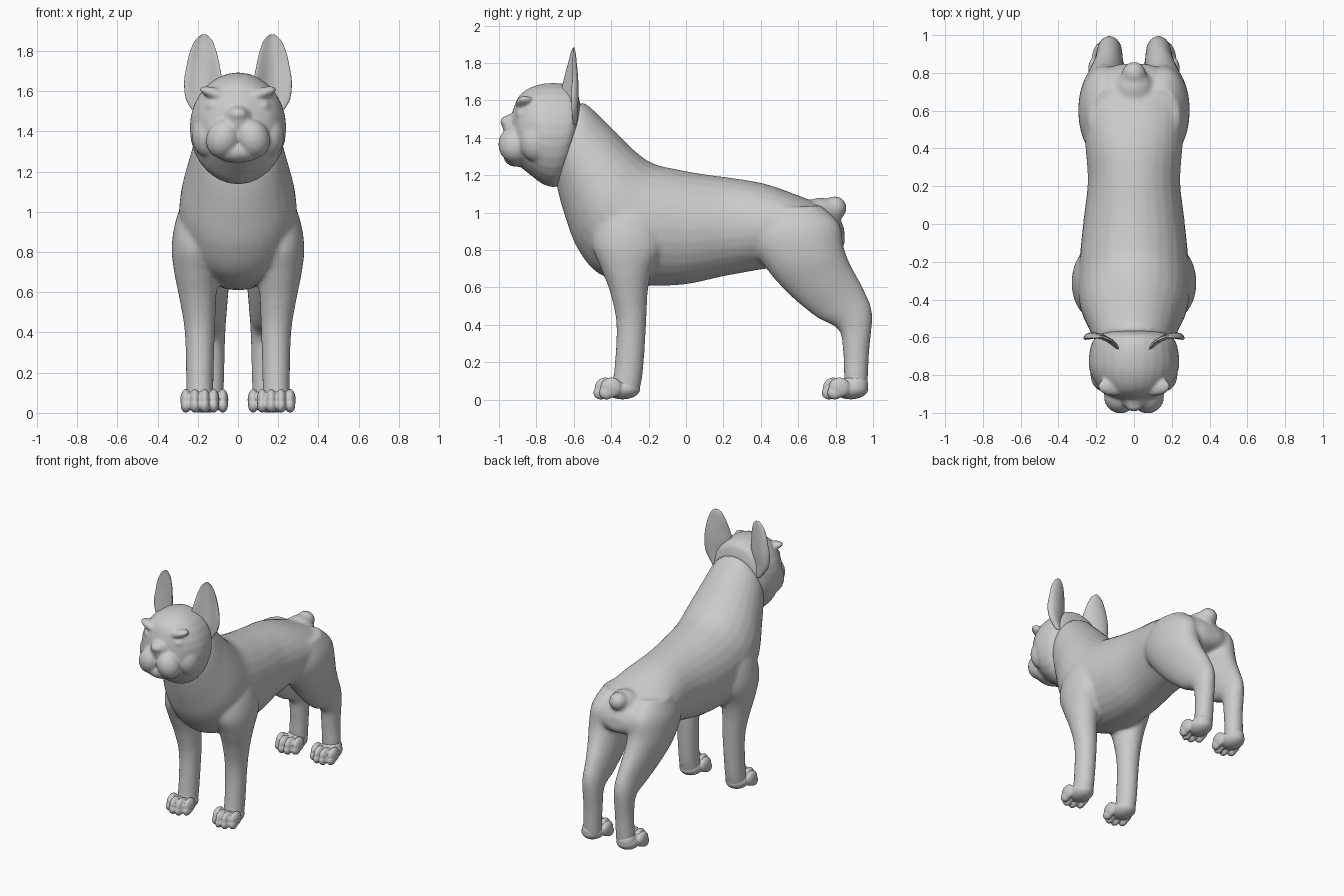
import bpy, bmesh
from math import sin, cos, pi
from mathutils import Vector, Matrix

cube = bpy.data.objects.get("Cube")
if cube:
    bpy.data.objects.remove(cube)

grey = bpy.data.materials.new("plain_grey")
grey.use_nodes = True
COLOUR = (0.6, 0.6, 0.6, 1)
grey.diffuse_color = COLOUR
grey.node_tree.nodes["Principled BSDF"].inputs["Base Color"].default_value = COLOUR

SIDES = {"left": 1, "right": -1}


def blend(stations, steps=5):
    """Smooth curve through all stations (tuples of numbers)."""
    pts = [Vector(s) for s in stations]
    out = []
    for i in range(len(pts) - 1):
        a, b, c, d = pts[max(i - 1, 0)], pts[i], pts[i + 1], pts[min(i + 2, len(pts) - 1)]
        for k in range(steps):
            t = k / steps
            out.append(b + (c - a) * (t / 2) + (a * 2 - b * 5 + c * 4 - d) * (t * t / 2)
                       + (b * 3 - a - c * 3 + d) * (t ** 3 / 2))
    return out + [pts[-1]]


def skin(bm, rings):
    """Join rings of points into a closed tube."""
    loops = [[bm.verts.new(p) for p in ring] for ring in rings]
    n = len(loops[0])
    for a, b in zip(loops, loops[1:]):
        for i in range(n):
            j = (i + 1) % n
            bm.faces.new((a[i], a[j], b[j], b[i]))
    bm.faces.new(loops[0])
    bm.faces.new(loops[-1])


def loft(bm, stations, side=1, n=28):
    """Station: y, z of one edge, y, z of the opposite edge, centre x, half width."""
    rings = []
    for y0, z0, y1, z1, x, w in blend(stations):
        rings.append([(side * (x + w * cos(t)),
                       (y0 + y1) / 2 + (y0 - y1) / 2 * sin(t),
                       (z0 + z1) / 2 + (z0 - z1) / 2 * sin(t))
                      for t in (2 * pi * i / n for i in range(n))])
    skin(bm, rings)


def ball(bm, centre, radii, tilt=0):
    m = (Matrix.Translation(centre) @ Matrix.Rotation(tilt, 4, 'Y')
         @ Matrix.Diagonal((*radii, 1)))
    bmesh.ops.create_uvsphere(bm, u_segments=24, v_segments=16, radius=1, matrix=m)


def finish(bm, name, voxel=0, smooth=0):
    bmesh.ops.recalc_face_normals(bm, faces=bm.faces)
    for f in bm.faces:
        f.smooth = True
    me = bpy.data.meshes.new(name)
    bm.to_mesh(me)
    bm.free()
    me.materials.append(grey)
    ob = bpy.data.objects.new(name, me)
    bpy.context.collection.objects.link(ob)
    if voxel:
        fuse = ob.modifiers.new("fuse", 'REMESH')
        fuse.mode = 'VOXEL'
        fuse.voxel_size = voxel
        fuse.use_smooth_shade = True
        soft = ob.modifiers.new("soften", 'SMOOTH')
        soft.factor = 0.5
        soft.iterations = smooth
    return ob


# Body: neck, chest, belly and rump, then legs and tail fused into one skin
body = bmesh.new()
loft(body, [
    (-.61, 1.50, -.69, 1.22, 0, .15),
    (-.555, 1.59, -.69, 1.14, 0, .20),
    (-.42, 1.475, -.64, .96, 0, .245),
    (-.29, 1.345, -.575, .80, 0, .285),
    (-.18, 1.265, -.46, .67, 0, .295),
    (-.04, 1.23, -.26, .615, 0, .285),
    (.10, 1.205, -.02, .615, 0, .265),
    (.25, 1.185, .20, .66, 0, .245),
    (.42, 1.155, .42, .70, 0, .258),
    (.58, 1.10, .60, .73, 0, .27),
    (.70, 1.05, .74, .77, 0, .24),
    (.80, .99, .82, .80, 0, .17),
    (.845, .92, .85, .84, 0, .07)])
for s in SIDES.values():
    # Front leg
    loft(body, [
        (-.40, 1.12, -.20, 1.12, .17, .07),
        (-.47, .98, -.14, .97, .20, .105),
        (-.50, .83, -.12, .82, .212, .118),
        (-.45, .69, -.18, .69, .208, .108),
        (-.405, .57, -.205, .57, .20, .092),
        (-.372, .40, -.213, .40, .19, .075),
        (-.385, .15, -.23, .15, .19, .068),
        (-.41, .04, -.25, .04, .19, .07)], s)
    # Hind leg
    loft(body, [
        (.40, 1.02, .72, 1.04, .14, .10),
        (.34, .86, .82, .94, .155, .135),
        (.43, .70, .845, .81, .16, .13),
        (.56, .555, .885, .71, .15, .105),
        (.70, .44, .95, .59, .135, .08),
        (.815, .375, .995, .46, .13, .068),
        (.84, .25, .98, .26, .13, .063),
        (.845, .12, .972, .10, .135, .064),
        (.85, .04, .965, .03, .135, .06)], s)
# Tail stub
ball(body, (0, .72, 1.0), (.10, .10, .08))
ball(body, (0, .795, 1.025), (.064, .064, .064))
finish(body, "body", .014, 5)

# Head: skull, brows, jowls, chin and nose
head = bmesh.new()
loft(head, [
    (-.565, 1.58, -.60, 1.32, 0, .17),
    (-.59, 1.66, -.64, 1.20, 0, .215),
    (-.66, 1.69, -.69, 1.14, 0, .235),
    (-.76, 1.69, -.76, 1.15, 0, .238),
    (-.84, 1.665, -.83, 1.20, 0, .208),
    (-.895, 1.62, -.89, 1.25, 0, .16),
    (-.925, 1.55, -.925, 1.30, 0, .09)])
ball(head, (0, -.93, 1.46), (.065, .05, .07))
ball(head, (0, -.96, 1.485), (.045, .032, .033))
ball(head, (0, -.905, 1.30), (.12, .07, .055))
for s in SIDES.values():
    ball(head, (s * .072, -.915, 1.365), (.085, .088, .10), s * -.35)
    ball(head, (s * .105, -.86, 1.585), (.09, .05, .03), s * -.3)
    ball(head, (s * .12, -.865, 1.525), (.043, .043, .033))
    ball(head, (s * .15, -.80, 1.38), (.08, .09, .11))
finish(head, "head", .01, 3)

# Ears: cupped blades, hollow towards the front
EAR = [(.11, -.63, .20, -.59, 1.47, .03),
       (.09, -.655, .255, -.59, 1.55, .05),
       (.078, -.65, .268, -.59, 1.64, .055),
       (.092, -.635, .255, -.59, 1.73, .042),
       (.108, -.62, .238, -.595, 1.80, .03),
       (.13, -.61, .212, -.597, 1.855, .018),
       (.158, -.603, .182, -.60, 1.882, .006)]
for label, s in SIDES.items():
    ear = bmesh.new()
    rings = []
    for x0, y0, x1, y1, z, depth in blend(EAR):
        ring = []
        for i in range(28):
            t = 2 * pi * i / 28
            u, v = cos(t), sin(t)
            # Front face follows the back face, leaving a thicker rim
            bulge = v if v > 0 else (abs(v) ** 3) * .55 - .3 * abs(v) * u * u
            ring.append((s * ((x0 + x1) / 2 + (x1 - x0) / 2 * u),
                         (y0 + y1) / 2 + (y1 - y0) / 2 * u + depth * (bulge - .3), z))
        rings.append(ring)
    skin(ear, rings)
    finish(ear, label + "_ear")

# Paws: four toes around a heel pad
for label, s in SIDES.items():
    for end, x, y in (("front", .19, 0), ("hind", .145, 1.22)):
        paw = bmesh.new()
        ball(paw, (s * x, y - .34, .058), (.078, .095, .056))
        ball(paw, (s * x, y - .315, .075), (.066, .07, .065))
        for off, back in ((-.069, .03), (-.024, 0), (.024, 0), (.069, .03)):
            ball(paw, (s * (x + off), y - .43 + back, .065), (.028, .058, .054))
            ball(paw, (s * (x + off), y - .455 + back, .038), (.026, .04, .037))
        finish(paw, end + "_" + label + "_paw", .006, 1)
